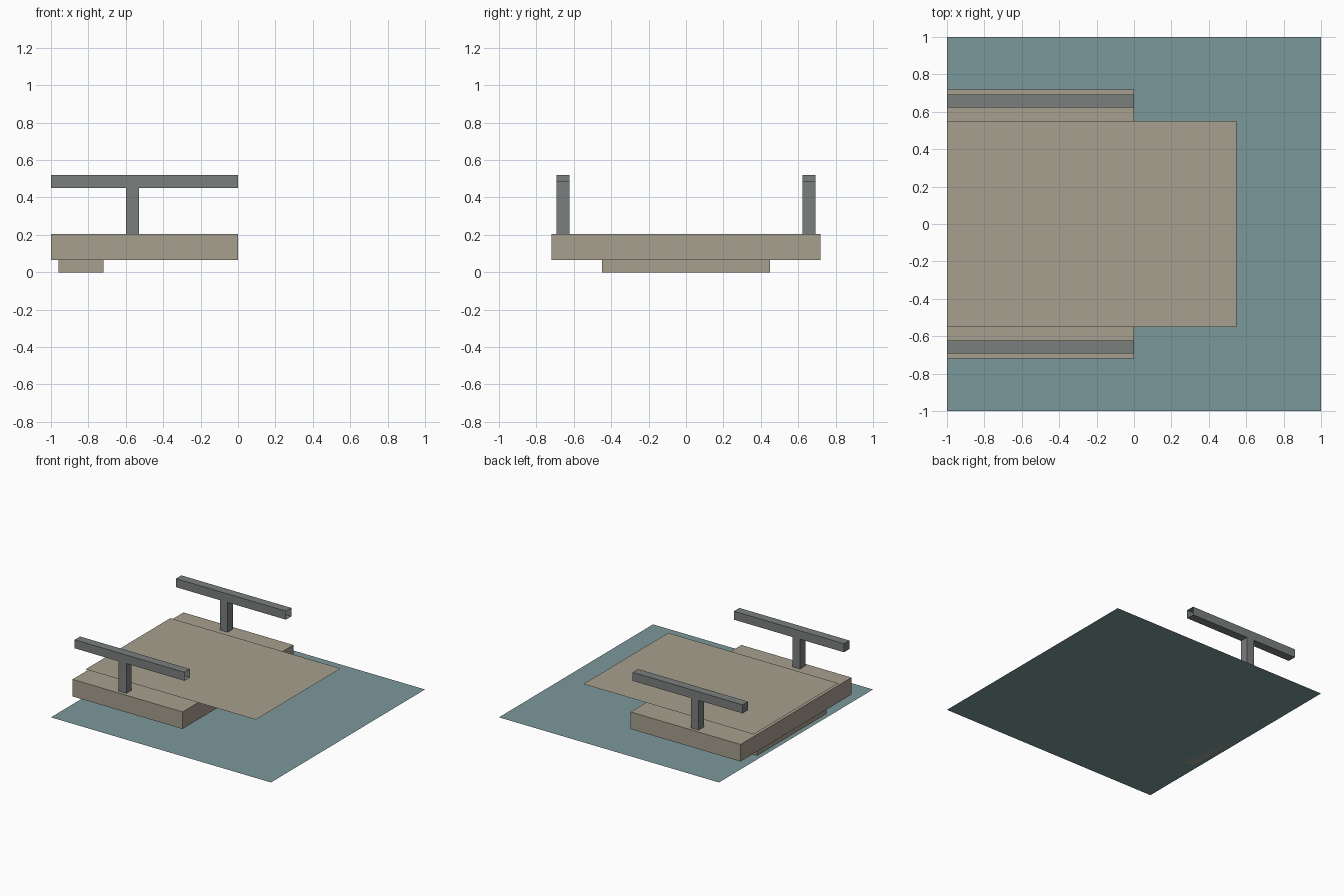
import bpy
import bmesh

cube = bpy.data.objects.get("Cube")
if cube:
    bpy.data.objects.remove(cube, do_unlink=True)


def material(name, rgb):
    mat = bpy.data.materials.new(name)
    mat.use_nodes = True
    colour = (*rgb, 1)
    mat.diffuse_color = colour
    mat.node_tree.nodes["Principled BSDF"].inputs["Base Color"].default_value = colour
    return mat


def finish(name, bm, mat):
    mesh = bpy.data.meshes.new(name)
    bm.to_mesh(mesh)
    bm.free()
    mesh.materials.append(mat)
    obj = bpy.data.objects.new(name, mesh)
    bpy.context.collection.objects.link(obj)
    return obj


def box(name, mat, xs, ys, zs, open_end=False):
    """Box between limits; open_end drops the +x face."""
    bm = bmesh.new()
    bmesh.ops.create_cube(bm, size=1)
    for v in bm.verts:
        v.co = [r[0] if c < 0 else r[1] for c, r in zip(v.co, (xs, ys, zs))]
    bm.normal_update()
    if open_end:
        ends = [f for f in bm.faces if f.normal.x > 0.9]
        bmesh.ops.delete(bm, geom=ends, context='FACES_ONLY')
    return finish(name, bm, mat)


def sheet(name, mat, xs, ys, z):
    """Single upward-facing rectangle."""
    bm = bmesh.new()
    corners = [(xs[0], ys[0]), (xs[1], ys[0]), (xs[1], ys[1]), (xs[0], ys[1])]
    bm.faces.new([bm.verts.new((x, y, z)) for x, y in corners])
    return finish(name, bm, mat)


teal = material("teal", (0.20, 0.315, 0.325))
beige = material("warm beige", (0.39, 0.35, 0.275))
grey = material("slate grey", (0.195, 0.216, 0.209))

# Base sheet, foot, slab and overhanging top sheet
sheet("ground_sheet", teal, (-1, 1), (-1, 1), 0)
box("foot", beige, (-0.96, -0.72), (-0.45, 0.45), (0, 0.065))
box("slab", beige, (-1, 0), (-0.72, 0.72), (0.065, 0.205))
sheet("top_sheet", beige, (-1, 0.547), (-0.55, 0.55), 0.223)

# Side rails: a post carrying a bar that is open at its +x end
for side, sign in (("left", 1), ("right", -1)):
    ys = sorted((sign * 0.6225, sign * 0.6925))
    box(f"{side}_rail_post", grey, (-0.6, -0.53), ys, (0.205, 0.485))
    box(f"{side}_rail_bar", grey, (-1, 0), ys, (0.45, 0.52), open_end=True)
